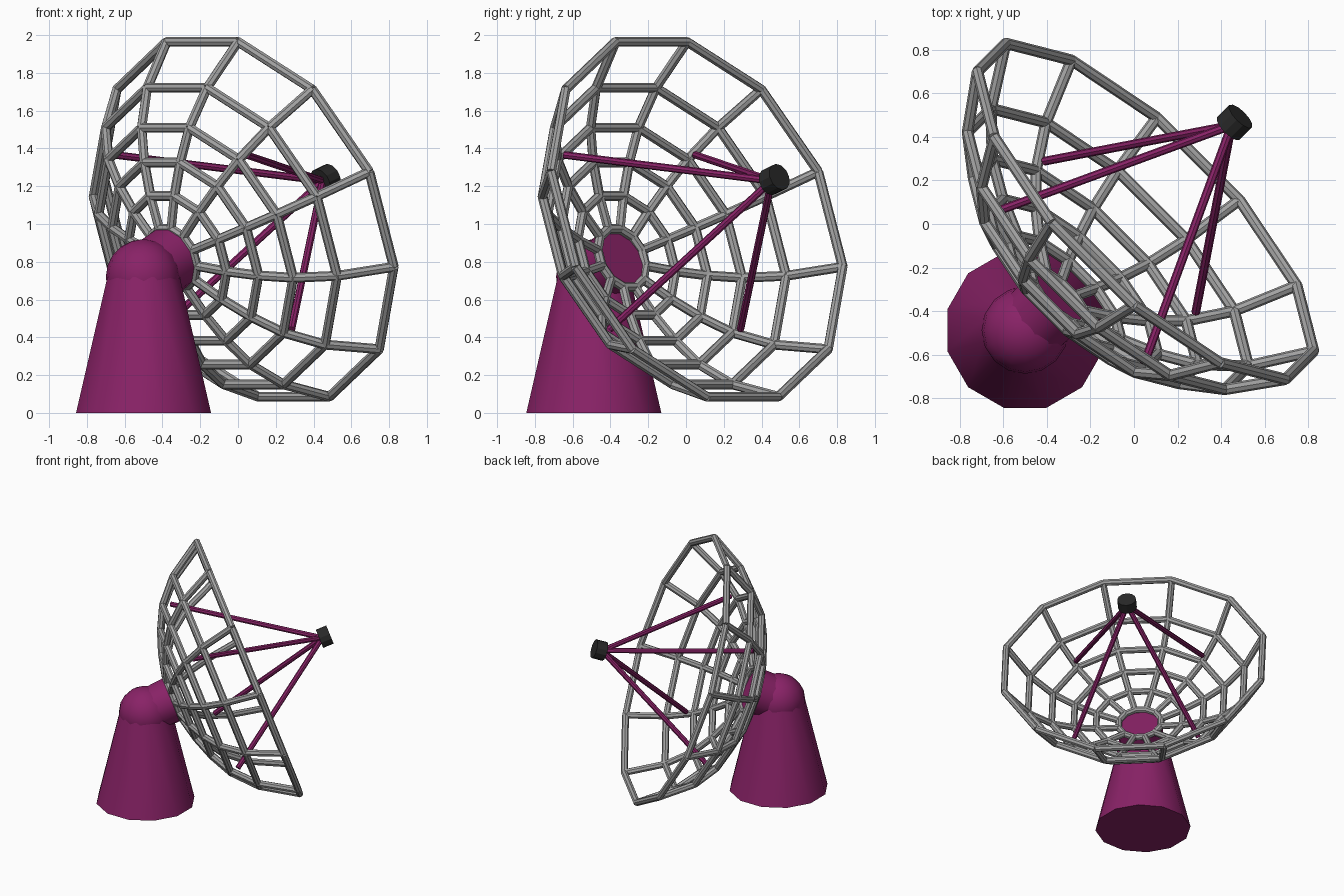
import bpy, bmesh, math
from mathutils import Vector, Matrix

if "Cube" in bpy.data.objects:
    bpy.data.objects.remove(bpy.data.objects["Cube"])

def material(name, rgb):
    m = bpy.data.materials.new(name)
    m.diffuse_color = (*rgb, 1)
    m.use_nodes = True
    m.node_tree.nodes["Principled BSDF"].inputs["Base Color"].default_value = m.diffuse_color
    return m

MAGENTA = material("magenta paint", (0.25, 0.016, 0.135))
GREY = material("grey metal", (0.36, 0.36, 0.36))
BLACK = material("dark feed", (0.022, 0.022, 0.022))

# Dish frame: u sideways, v up the dish, a along the pointing axis
EL = math.radians(20)
s = math.sqrt(0.5)
a = Vector((s * math.cos(EL), s * math.cos(EL), math.sin(EL)))
u = Vector((s, -s, 0))
v = u.cross(a)
if v.z < 0:
    v = -v
RIM = Vector((0.053, 0.058, 1.025))
SIDES = 12
# Dish profile: ring radius and offset along the axis
PROFILE = [(0.17, -0.60), (0.347, -0.56), (0.52, -0.50), (0.69, -0.415), (0.865, -0.26), (1.035, 0)]

def dish(rho, ang, t):
    th = math.radians(ang)
    return RIM + a * t + (u * math.cos(th) + v * math.sin(th)) * rho

def rod(bm, p, q, r1, r2=None, n=8, spin=0.0):
    d = q - p
    mat = (Matrix.Translation((p + q) / 2) @ d.to_track_quat('Z', 'Y').to_matrix().to_4x4()
           @ Matrix.Rotation(spin, 4, 'Z'))
    bmesh.ops.create_cone(bm, cap_ends=True, segments=n, radius1=r1,
                          radius2=r1 if r2 is None else r2, depth=d.length, matrix=mat)

def finish(bm, name, mat, smooth=40):
    me = bpy.data.meshes.new(name)
    bm.to_mesh(me)
    bm.free()
    me.materials.append(mat)
    ob = bpy.data.objects.new(name, me)
    bpy.context.collection.objects.link(ob)
    bpy.ops.object.select_all(action='DESELECT')
    ob.select_set(True)
    bpy.context.view_layer.objects.active = ob
    bpy.ops.object.shade_smooth_by_angle(angle=math.radians(smooth))
    return ob

# Open lattice of the dish: rings and ribs of tube
TUBE = 0.026
bm = bmesh.new()
for k in range(SIDES):
    ang = 15 + 30 * k
    for i, (rho, t) in enumerate(PROFILE):
        rod(bm, dish(rho, ang, t), dish(rho, ang + 30, t), TUBE)
        if i:
            rod(bm, dish(PROFILE[i - 1][0], ang, PROFILE[i - 1][1]), dish(rho, ang, t), TUBE)
finish(bm, "dish_lattice", GREY)

# Feed at the focus
feed = RIM + a * 0.615
bm = bmesh.new()
rod(bm, feed - a * 0.042, feed + a * 0.042, 0.073, n=12)
finish(bm, "feed", BLACK, 25)

# Four struts holding the feed
bm = bmesh.new()
for ang in (45, 135, 225, 315):
    rod(bm, dish(0.695, ang, -0.355), feed - a * 0.02, 0.02)
finish(bm, "feed_struts", MAGENTA)

# Tapered pedestal
joint = Vector((-0.5, -0.488, 0.72))
bm = bmesh.new()
rod(bm, Vector((joint.x, joint.y, 0)), joint, 0.37, 0.198, n=12, spin=math.radians(15))
finish(bm, "pedestal", MAGENTA)

# Round pivot on top of the pedestal
bm = bmesh.new()
bmesh.ops.create_uvsphere(bm, u_segments=16, v_segments=10, radius=0.2,
                          matrix=Matrix.Translation(joint))
finish(bm, "pivot", MAGENTA)

# Neck joining the pivot to the dish hub
bm = bmesh.new()
rod(bm, joint, RIM - a * 0.602, 0.17, 0.175, n=12, spin=math.radians(15))
finish(bm, "neck", MAGENTA)
